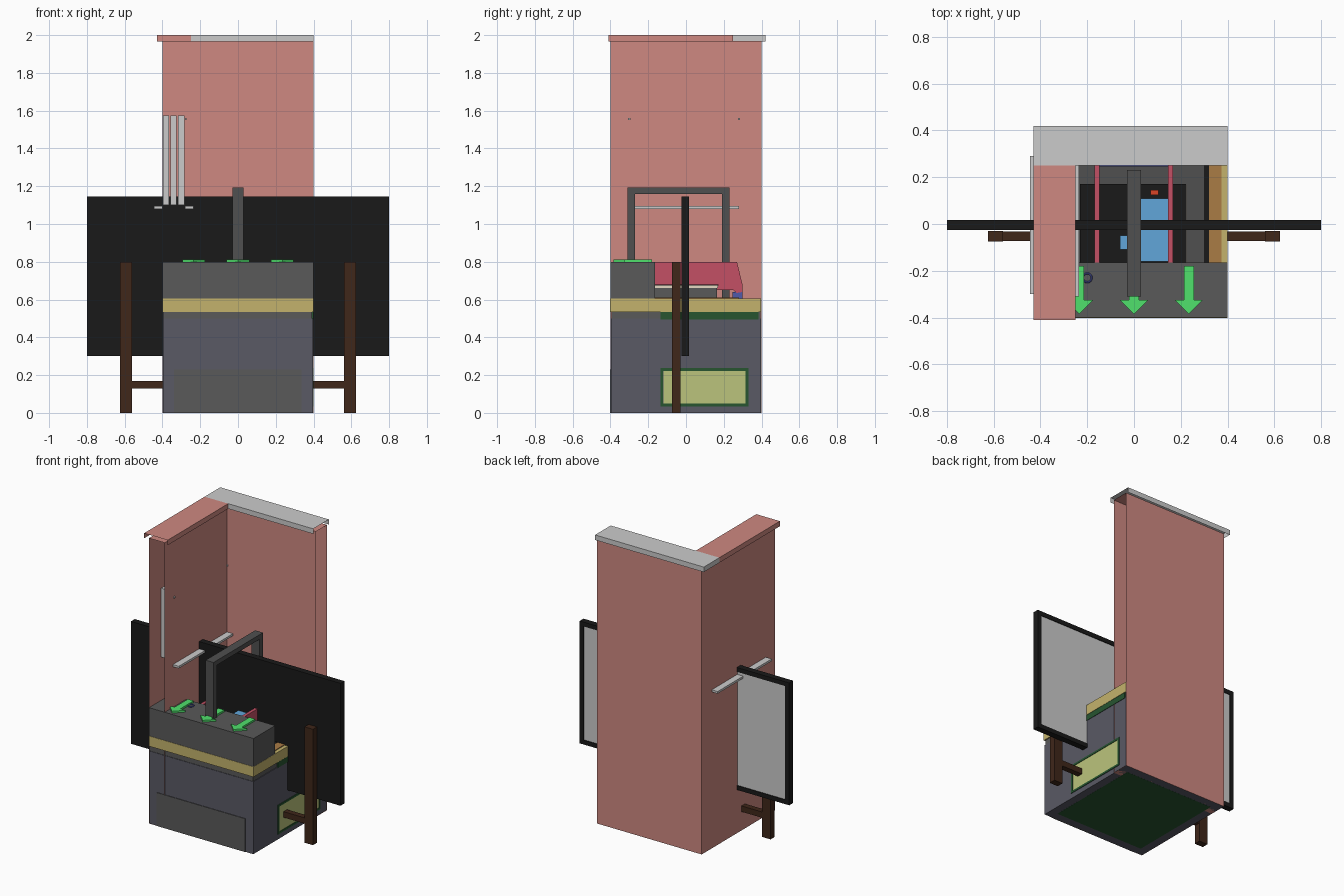
import bpy, bmesh, math

if "Cube" in bpy.data.objects:
    bpy.data.objects.remove(bpy.data.objects["Cube"])

MATS = {}
COL = dict(wall=(.62, .25, .22), body=(.1, .1, .1), blue_grey=(.1, .1, .13), yellow=(.55, .45, .15),
           black=(.01, .01, .01), wood=(.05, .02, .01), arch=(.08, .08, .08), arrow=(.08, .75, .15),
           pink=(.55, .08, .13), sky=(.12, .38, .7), green=(.02, .09, .03), lime=(.5, .55, .2),
           oak=(.4, .2, .06), navy=(.08, .1, .4), red=(.7, .06, .02), beige=(.8, .7, .55))


def finish(name, bm, col):
    bmesh.ops.recalc_face_normals(bm, faces=bm.faces)
    me = bpy.data.meshes.new(name)
    bm.to_mesh(me)
    bm.free()
    ob = bpy.data.objects.new(name, me)
    bpy.context.collection.objects.link(ob)
    if col:
        if col not in MATS:
            MATS[col] = bpy.data.materials.new(col)
            MATS[col].diffuse_color = (*COL[col], 1)
        me.materials.append(MATS[col])
    return ob


def box(name, x, y, z, col=None, open_sides=()):
    """Box from ranges; open_sides lists outward directions whose face is left out."""
    bm = bmesh.new()
    bmesh.ops.create_cube(bm, size=1)
    bm.normal_update()
    drop = [f for f in bm.faces
            if any(f.normal.dot(d) > .9 for d in open_sides)]
    bmesh.ops.delete(bm, geom=drop, context='FACES')
    for v in bm.verts:
        v.co = [(r[0] + r[1]) / 2 + c * (r[1] - r[0]) for r, c in zip((x, y, z), v.co)]
    return finish(name, bm, col)


def prism(name, pts, axis, lo, hi, col=None):
    """Extrude a flat outline along x or z."""
    bm = bmesh.new()
    put = (lambda a, b: (lo, a, b)) if axis == 'x' else (lambda a, b: (a, b, lo))
    f = bm.faces.new([bm.verts.new(put(a, b)) for a, b in pts])
    g = bmesh.ops.extrude_face_region(bm, geom=[f])['geom']
    d = (hi - lo, 0, 0) if axis == 'x' else (0, 0, hi - lo)
    bmesh.ops.translate(bm, vec=d, verts=[v for v in g if isinstance(v, bmesh.types.BMVert)])
    return finish(name, bm, col)


def frame(name, x, y, z, w, col=None):
    """Rectangular ring facing x, with border width w."""
    for s, yy in (("front", (y[0], y[0] + w)), ("back", (y[1] - w, y[1]))):
        box(f"{name}_{s}", x, yy, z, col)
    for s, zz in (("bottom", (z[0], z[0] + w)), ("top", (z[1] - w, z[1]))):
        box(f"{name}_{s}", x, (y[0] + w, y[1] - w), zz, col)


FRONT, RIGHT, DOWN = (0, -1, 0), (1, 0, 0), (0, 0, -1)

# hollow corner walls with open ends, and channel caps on top
box("left_wall", (-.4, -.28), (-.4, .4), (0, 1.97), 'wall', [FRONT])
box("back_wall", (-.4, .4), (.28, .4), (0, 1.97), 'wall', [RIGHT])
box("left_wall_cap", (-.43, -.25), (-.41, .25), (1.965, 2), 'wall', [FRONT, DOWN])
box("back_wall_cap", (-.43, .4), (.25, .42), (1.965, 2), None, [RIGHT, DOWN])

# window frame inside the left wall, sills on both sides, two pins
for i, x in enumerate([(-.398, -.365), (-.358, -.325), (-.318, -.282)]):
    frame(f"window_frame_{i}", x, (-.27, .27), (1.1, 1.575), .04)
box("outer_sill", (-.445, -.4), (-.3, .29), (1.08, 1.095))
box("inner_sill", (-.28, -.235), (-.31, .28), (1.08, 1.095))
for y in (-.3, .28):
    box("wall_pin", (-.28, -.272), (y - .006, y + .006), (1.55, 1.562))

# counter body: lower cabinet, band, raised front block
box("lower_cabinet", (-.398, .396), (-.398, .398), (0, .5), 'blue_grey')
box("cabinet_neck", (-.398, .392), (-.395, .395), (.5, .535), 'body')
box("counter_band", (-.4, .4), (-.402, .398), (.535, .605), 'yellow')
box("front_block", (-.399, .399), (-.4, -.165), (.6, .8), 'body')
box("kick_panel", (-.34, .335), (-.402, -.39), (0, .23), 'body')
box("base_plate", (-.34, .34), (-.34, .34), (-.0, .01), 'green').location.z = -.0005
frame("side_hatch_frame", (.38, .4), (-.135, .33), (.035, .237), .014, 'green')
box("side_hatch_panel", (.38, .398), (-.12, .316), (.05, .222), 'lime')
box("side_drawer_slot", (.38, .399), (-.135, .385), (.495, .534), 'green')

# worktop behind the block
box("worktop", (-.28, .3), (-.165, .28), (.6, .61), 'arch')
box("edge_trim", (.3, .32), (-.165, .28), (.6, .612), 'black')
box("edge_board", (.32, .375), (-.165, .28), (.6, .61), 'oak')
box("tray_base", (-.22, .22), (-.165, .165), (.61, .66), 'body')
box("tray_lip", (-.225, .225), (-.165, .17), (.66, .675), 'beige')
box("tray_top", (-.23, .222), (-.165, .172), (.675, .68), 'black')
for x in (-.17, .145):
    prism("side_rail", [(-.165, .65), (.25, .65), (.27, .635), (.3, .64), (.3, .675), (.27, .8), (-.165, .8)],
          'x', x, x + .022, 'pink')
box("rail_foot", (-.17, .167), (.245, .3), (.605, .64), 'navy')
box("blue_pad", (.02, .145), (-.16, .11), (.68, .75), 'sky')
box("blue_tag", (-.06, -.03), (-.11, -.05), (.68, .7), 'sky')
box("red_button", (.07, .105), (.125, .145), (.68, .695), 'red')

# arrows on the front block, and a small ring
for x in (-.235, 0, .235):
    prism("arrow", [(x - .022, -.18), (x - .022, -.325), (x - .06, -.325), (x, -.385),
                    (x + .06, -.325), (x + .022, -.325), (x + .022, -.18)], 'z', .8, .813, 'arrow')
bpy.ops.mesh.primitive_torus_add(location=(-.2, -.23, .803), major_radius=.019, minor_radius=.004,
                                 major_segments=16, minor_segments=6)
ring = bpy.context.object
ring.name = "ring"
ring.data.materials.append(MATS['navy'])
bpy.ops.object.shade_smooth_by_angle()

# square arch over the counter
prism("arch", [(-.31, .8), (-.31, 1.192), (.23, 1.192), (.23, .61), (.19, .61), (.19, 1.16),
               (-.27, 1.16), (-.27, .8)], 'x', -.03, .03, 'arch')

# wide display board on a wooden stand
box("board", (-.8, .8), (-.025, .01), (.3, 1.145), 'black')
box("board_rear_panel", (-.77, .77), (0, .012), (.33, 1.115))
for n, y in (("top", (1.115, 1.145)), ("bottom", (.3, .33))):
    box(f"board_rim_{n}", (-.8, .8), (.01, .017), y, 'black')
for s in (-1, 1):
    box("board_rim_side", sorted((s * .77, s * .8)), (.01, .017), (.33, 1.115), 'black')
    box("stand_leg", sorted((s * .56, s * .625)), (-.075, -.03), (0, .8), 'wood')
box("stand_crossbar", (-.56, .56), (-.072, -.033), (.13, .17), 'wood')

for m in bpy.data.materials:
    if m.users and not m.is_grease_pencil:
        m.use_nodes = True
        m.node_tree.nodes["Principled BSDF"].inputs["Base Color"].default_value = m.diffuse_color
